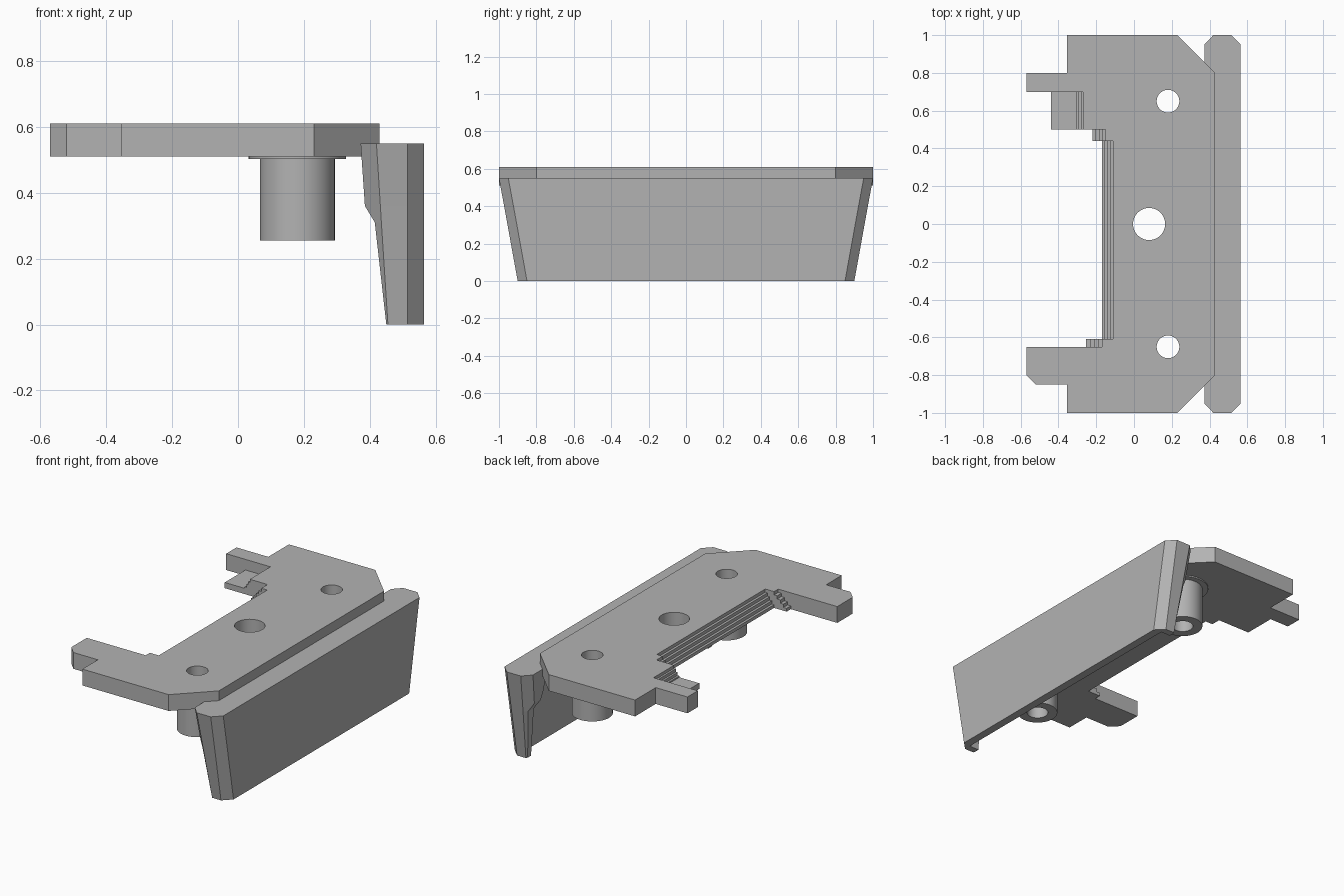
import bpy, bmesh
from mathutils import Vector

if "Cube" in bpy.data.objects:
    bpy.data.objects.remove(bpy.data.objects["Cube"])

# Single grey material
grey = bpy.data.materials.new("plain_grey")
grey.use_nodes = True
grey.diffuse_color = (0.45, 0.45, 0.45, 1)
grey.node_tree.nodes["Principled BSDF"].inputs["Base Color"].default_value = (0.45, 0.45, 0.45, 1)

BOTTOM, TOP = 0.51, 0.61


def finish(name, bm):
    bmesh.ops.recalc_face_normals(bm, faces=bm.faces)
    mesh = bpy.data.meshes.new(name)
    bm.to_mesh(mesh)
    bm.free()
    mesh.materials.append(grey)
    obj = bpy.data.objects.new(name, mesh)
    bpy.context.collection.objects.link(obj)
    return obj


def prism(name, points, offset):
    """Extrude a closed outline of 3D points along an offset."""
    bm = bmesh.new()
    face = bm.faces.new([bm.verts.new(p) for p in points])
    ext = bmesh.ops.extrude_face_region(bm, geom=[face])
    moved = [g for g in ext["geom"] if isinstance(g, bmesh.types.BMVert)]
    bmesh.ops.translate(bm, verts=moved, vec=Vector(offset))
    return finish(name, bm)


def cylinder(name, x, y, z0, z1, radius):
    bm = bmesh.new()
    bmesh.ops.create_cone(bm, cap_ends=True, segments=48, radius1=radius, radius2=radius, depth=z1 - z0)
    bmesh.ops.translate(bm, verts=bm.verts, vec=(x, y, (z0 + z1) / 2))
    return finish(name, bm)


def combine(obj, other, operation):
    mod = obj.modifiers.new(operation, "BOOLEAN")
    mod.operation, mod.object, mod.solver = operation, other, "EXACT"
    bpy.context.view_layer.objects.active = obj
    bpy.ops.object.modifier_apply(modifier=mod.name)
    bpy.data.objects.remove(other)


def smooth(obj):
    bpy.ops.object.select_all(action="DESELECT")
    obj.select_set(True)
    bpy.context.view_layer.objects.active = obj
    bpy.ops.object.shade_smooth_by_angle(angle=0.5)


def stairs(name, x0, x1, y0, y1, z0=BOTTOM, steps=4):
    """Small steps that rise from x0 to the plate edge at x1."""
    run, rise = (x1 - x0) / steps, (TOP - z0) / (steps + 1)
    pts = [(x1, y0, BOTTOM), (x0, y0, BOTTOM)]
    for i in range(steps):
        z = z0 + rise * (i + 1)
        pts += [(x0 + run * i, y0, z), (x0 + run * (i + 1), y0, z)]
    return prism(name, pts, (0, y1 - y0, 0))


# Top plate with two arms and a notched rear edge
outline = [(-0.355, 1), (0.23, 1), (0.43, 0.8), (0.43, -0.8), (0.23, -1), (-0.355, -1),
           (-0.355, -0.85), (-0.52, -0.85), (-0.57, -0.8), (-0.57, -0.65), (-0.17, -0.65),
           (-0.17, -0.61), (-0.11, -0.61), (-0.11, 0.44), (-0.15, 0.44), (-0.15, 0.5),
           (-0.27, 0.5), (-0.27, 0.7), (-0.57, 0.7), (-0.57, 0.8), (-0.355, 0.8)]
plate = prism("top_plate", [(x, y, BOTTOM) for x, y in outline], (0, 0, TOP - BOTTOM))
for x, y, r in [(0.18, 0.65, 0.06), (0.18, -0.65, 0.06), (0.08, 0, 0.085)]:
    combine(plate, cylinder("hole_cutter", x, y, 0.4, 0.7, r), "DIFFERENCE")
smooth(plate)

# Stepped edges around the notch
stairs("main_steps", -0.17, -0.11, -0.61, 0.44)
stairs("back_steps", -0.22, -0.15, 0.44, 0.5)
stairs("front_steps", -0.255, -0.17, -0.65, -0.61)

# Low ledge beside the back arm
prism("ledge", [(-0.44, 0.5, BOTTOM), (-0.305, 0.5, BOTTOM), (-0.305, 0.5, 0.545), (-0.44, 0.5, 0.545)],
      (0, 0.2, 0))
stairs("ledge_steps", -0.305, -0.27, 0.5, 0.7, z0=0.535, steps=3)

# Hollow bosses with thin collars
for side, y in (("front", -0.65), ("back", 0.65)):
    boss = cylinder(side + "_boss", 0.18, y, 0.255, BOTTOM, 0.114)
    combine(boss, cylinder("collar", 0.18, y, 0.502, BOTTOM, 0.148), "UNION")
    combine(boss, cylinder("bore_cutter", 0.18, y, 0.1, 0.7, 0.06), "DIFFERENCE")
    smooth(boss)

# Tapered side panel: height, half length, inner x, chamfer x, chamfer length
sections = [(0, 0.9, 0.45, 0.455, 0.01), (0.31, 0.956, 0.415, 0.435, 0.02),
            (0.36, 0.965, 0.385, 0.432, 0.047), (0.55, 1, 0.372, 0.42, 0.05)]
bm = bmesh.new()
rings = []
for z, w, xi, xc, c in sections:
    half = [(xi, w - c), (xc, w), (0.515, w), (0.565, w - 0.05)]
    loop = half + [(x, -y) for x, y in reversed(half)]
    rings.append([bm.verts.new((x, y, z)) for x, y in loop])
for low, high in zip(rings, rings[1:]):
    for i in range(len(low)):
        j = (i + 1) % len(low)
        bm.faces.new((low[i], low[j], high[j], high[i]))
bm.faces.new(rings[0])
bm.faces.new(rings[-1])
panel = finish("side_panel", bm)

# Recess behind the panel that leaves end flanges and a top rim
half = [(0.85, -0.1), (0.88, 0.3), (0.83, 0.42), (0.83, 0.5)]
recess = half + [(-y, z) for y, z in reversed(half)]
combine(panel, prism("recess_cutter", [(0.2, y, z) for y, z in recess], (0.315, 0, 0)), "DIFFERENCE")
